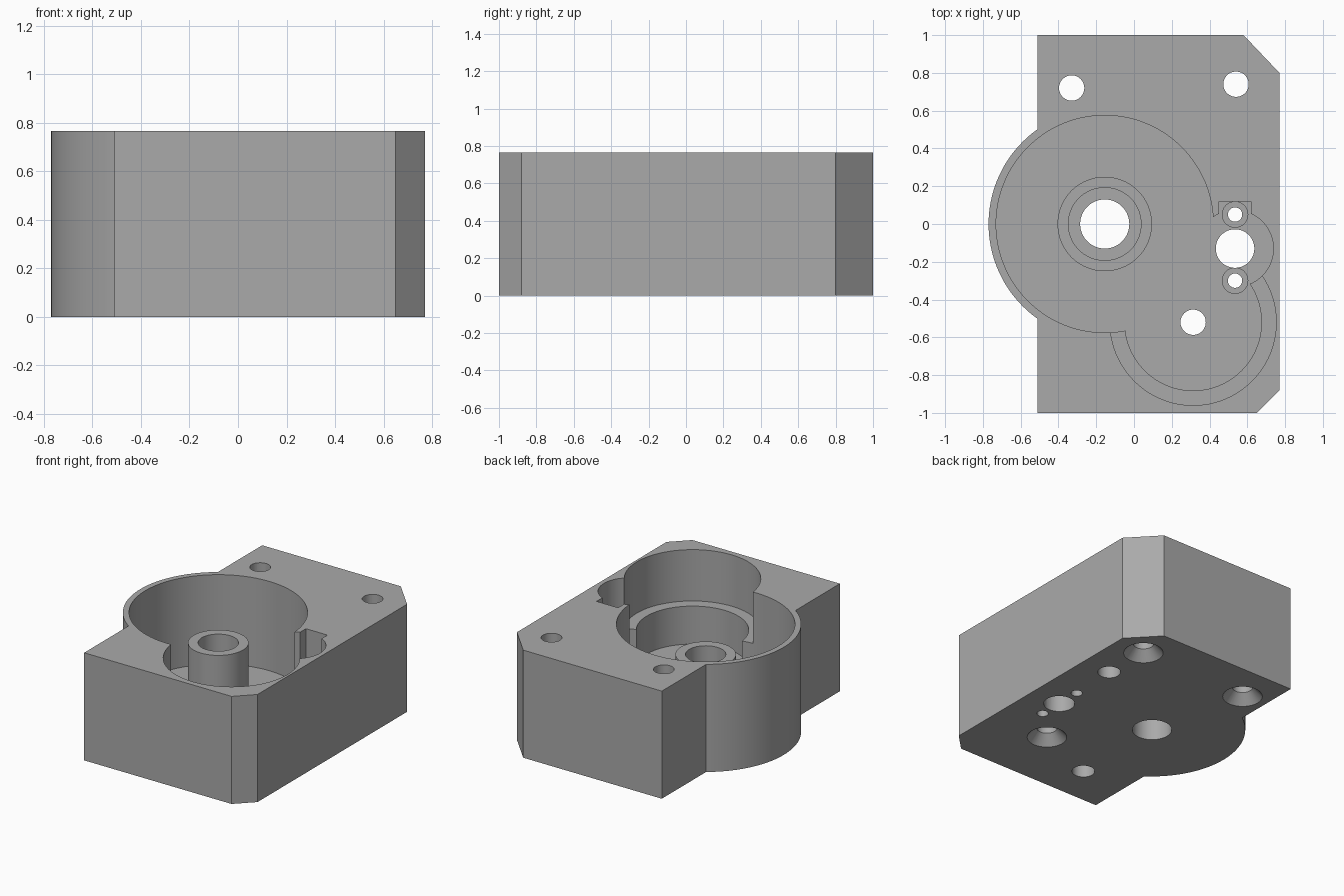
import bpy, bmesh, math

cube = bpy.data.objects.get("Cube")
if cube:
    bpy.data.objects.remove(cube, do_unlink=True)

HEIGHT, FLOOR, LEDGE, BOSS_TOP, PAD_TOP = 0.765, 0.13, 0.40, 0.55, 0.17
ABOVE, BELOW = 1.0, -0.2
MAIN = (-0.155, 0.0)
SIDE = (0.313, -0.52)
NOTCH = (0.535, -0.13)
PINS = [(0.535, 0.05), (0.535, -0.30)]
SCREWS = [(-0.33, 0.72), (0.54, 0.74), SIDE]
BLIND = [(0.55, 0.40), (-0.16, -0.71)]

grey = bpy.data.materials.new("Grey")
grey.use_nodes = True
grey.diffuse_color = (0.4, 0.4, 0.4, 1)
grey.node_tree.nodes["Principled BSDF"].inputs["Base Color"].default_value = (0.4, 0.4, 0.4, 1)


def make_object(name, bm):
    bmesh.ops.recalc_face_normals(bm, faces=bm.faces)
    mesh = bpy.data.meshes.new(name)
    bm.to_mesh(mesh)
    bm.free()
    mesh.materials.append(grey)
    obj = bpy.data.objects.new(name, mesh)
    bpy.context.collection.objects.link(obj)
    return obj


def prism(name, outline, z0, z1):
    bm = bmesh.new()
    base = bm.faces.new([bm.verts.new((x, y, z0)) for x, y in outline])
    side = bmesh.ops.extrude_face_region(bm, geom=[base])["geom"]
    top = [v for v in side if isinstance(v, bmesh.types.BMVert)]
    bmesh.ops.translate(bm, verts=top, vec=(0, 0, z1 - z0))
    return make_object(name, bm)


def cylinder(name, centre, radius, z0, z1, top_radius=None, sides=96):
    bm = bmesh.new()
    bmesh.ops.create_cone(bm, cap_ends=True, segments=sides, radius1=radius,
                          radius2=radius if top_radius is None else top_radius,
                          depth=z1 - z0)
    bmesh.ops.translate(bm, verts=bm.verts, vec=(*centre, (z0 + z1) / 2))
    return make_object(name, bm)


def combine(tool, operation):
    """Apply a boolean to the housing and discard the tool."""
    tool.hide_render = True
    mod = housing.modifiers.new("Boolean", 'BOOLEAN')
    mod.operation, mod.solver, mod.object = operation, 'EXACT', tool
    bpy.ops.object.modifier_apply(modifier=mod.name)
    bpy.data.objects.remove(tool, do_unlink=True)


def cut(tool):
    combine(tool, 'DIFFERENCE')


def add(tool):
    combine(tool, 'UNION')


# Block with two chamfered corners and a round bulge
housing = prism("housing", [(-0.51, -1), (0.65, -1), (0.77, -0.88),
                            (0.77, 0.8), (0.58, 1), (-0.51, 1)], 0, HEIGHT)
bpy.context.view_layer.objects.active = housing
housing.select_set(True)
add(cylinder("bulge", MAIN, 0.615, 0, HEIGHT, sides=128))

# Pockets opening upward
cut(cylinder("main_pocket", MAIN, 0.575, FLOOR, ABOVE, sides=128))
cut(cylinder("side_pocket_ledge", SIDE, 0.44, LEDGE, ABOVE))
cut(cylinder("side_pocket", SIDE, 0.362, FLOOR, ABOVE))
cut(cylinder("notch_pocket", NOTCH, 0.203, FLOOR, ABOVE))
cut(prism("notch_slot", [(0.45, -0.1), (0.62, -0.1), (0.62, 0.12), (0.45, 0.12)],
          FLOOR, ABOVE))

# Raised bosses on the pocket floor
add(cylinder("boss_foot", MAIN, 0.25, 0.05, PAD_TOP))
add(cylinder("boss", MAIN, 0.195, 0.05, BOSS_TOP))
for p in PINS:
    add(cylinder("pin_pad", p, 0.07, 0.05, PAD_TOP, sides=48))

# Through holes
cut(cylinder("shaft_hole", MAIN, 0.13, BELOW, ABOVE))
cut(cylinder("notch_hole", NOTCH, 0.102, BELOW, ABOVE, sides=64))
for p in PINS:
    cut(cylinder("pin_hole", p, 0.038, BELOW, ABOVE, sides=32))

# Screw holes with countersinks underneath
for p in SCREWS:
    cut(cylinder("screw_hole", p, 0.067, BELOW, ABOVE, sides=48))
    cut(cylinder("countersink", p, 0.14, -0.01, 0.07, top_radius=0.066, sides=48))

# Blind holes in the underside
for p in BLIND:
    cut(cylinder("blind_hole", p, 0.075, BELOW, 0.4, sides=48))

bpy.ops.object.shade_smooth_by_angle(angle=math.radians(25))
